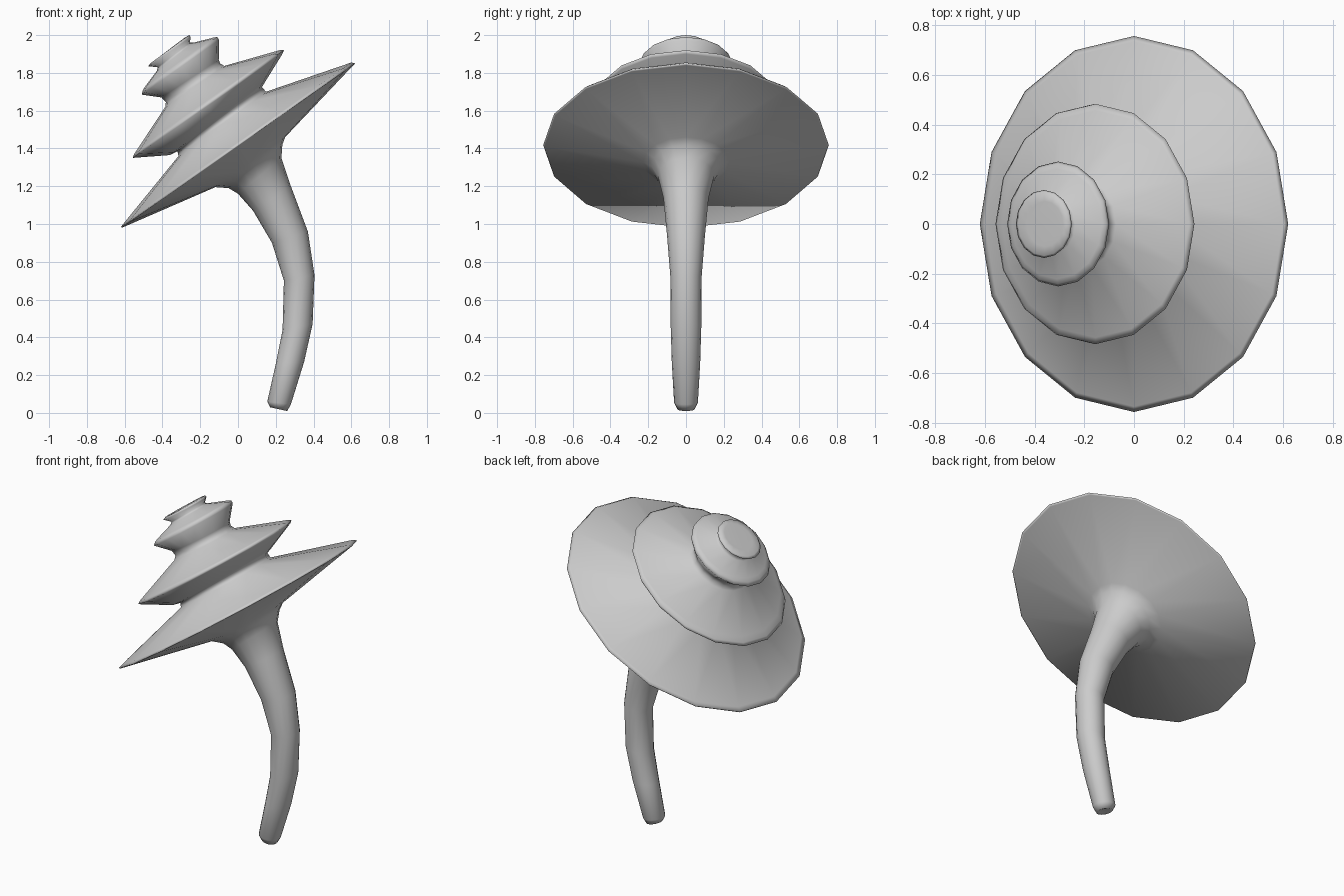
import bpy, bmesh, math
from mathutils import Vector

SIDES = 16

cube = bpy.data.objects.get("Cube")
if cube:
    bpy.data.objects.remove(cube)

grey = bpy.data.materials.new("plain grey")
grey.use_nodes = True
grey.diffuse_color = (0.6, 0.6, 0.6, 1)
grey.node_tree.nodes["Principled BSDF"].inputs["Base Color"].default_value = (0.6, 0.6, 0.6, 1)

# Each ring is a tilted circle given by its left and right ends: x, z, x, z
stem = [
    (.19, .03, .25, .015),
    (.17, .03, .26, .01),
    (.155, .06, .28, .045),
    (.20, .26, .35, .27),
    (.236, .44, .395, .47),
    (.243, .70, .405, .73),
    (.18, .90, .37, .96),
    (.08, 1.07, .28, 1.20),
    (0, 1.16, .23, 1.35),
    (-.05, 1.19, .235, 1.42),
    (-.12, 1.195, .25, 1.46),
]
cap = [
    # wide lower tier
    (-.615, .98, .61, 1.84),
    (-.62, .985, .62, 1.85),
    (-.60, 1.01, .60, 1.855),
    (-.315, 1.36, .148, 1.70),
    (-.32, 1.385, .127, 1.725),
    (-.36, 1.365, .145, 1.755),
    # middle tier
    (-.557, 1.35, .235, 1.90),
    (-.55, 1.37, .243, 1.92),
    (-.53, 1.40, .22, 1.92),
    (-.385, 1.62, -.072, 1.837),
    (-.382, 1.645, -.095, 1.85),
    (-.405, 1.67, -.102, 1.87),
    # upper tier
    (-.51, 1.685, -.10, 1.975),
    (-.503, 1.71, -.11, 1.99),
    (-.49, 1.73, -.13, 1.987),
    (-.43, 1.81, -.235, 1.96),
    (-.425, 1.83, -.255, 1.96),
    # small top knob
    (-.475, 1.835, -.25, 1.99),
    (-.465, 1.85, -.258, 2.0),
    (-.43, 1.875, -.285, 1.985),
]


def tilted_ring(bm, ends):
    left, right = Vector((ends[0], 0, ends[1])), Vector((ends[2], 0, ends[3]))
    centre, half = (left + right) / 2, (right - left) / 2
    side = Vector((0, half.length, 0))
    angles = [math.tau * i / SIDES for i in range(SIDES)]
    return [bm.verts.new(centre + half * math.cos(a) + side * math.sin(a)) for a in angles]


# One continuous skin from the foot of the stem to the top of the cap
bm = bmesh.new()
rings = [tilted_ring(bm, ends) for ends in stem + cap]
for low, high in zip(rings, rings[1:]):
    for i in range(SIDES):
        j = (i + 1) % SIDES
        bm.faces.new((low[i], low[j], high[j], high[i]))
bm.faces.new(rings[0][::-1])
bm.faces.new(rings[-1])
bmesh.ops.recalc_face_normals(bm, faces=bm.faces)

mesh = bpy.data.meshes.new("tiered_mushroom")
bm.to_mesh(mesh)
bm.free()
mesh.materials.append(grey)
mesh.shade_smooth()
mushroom = bpy.data.objects.new("tiered_mushroom", mesh)
bpy.context.collection.objects.link(mushroom)
